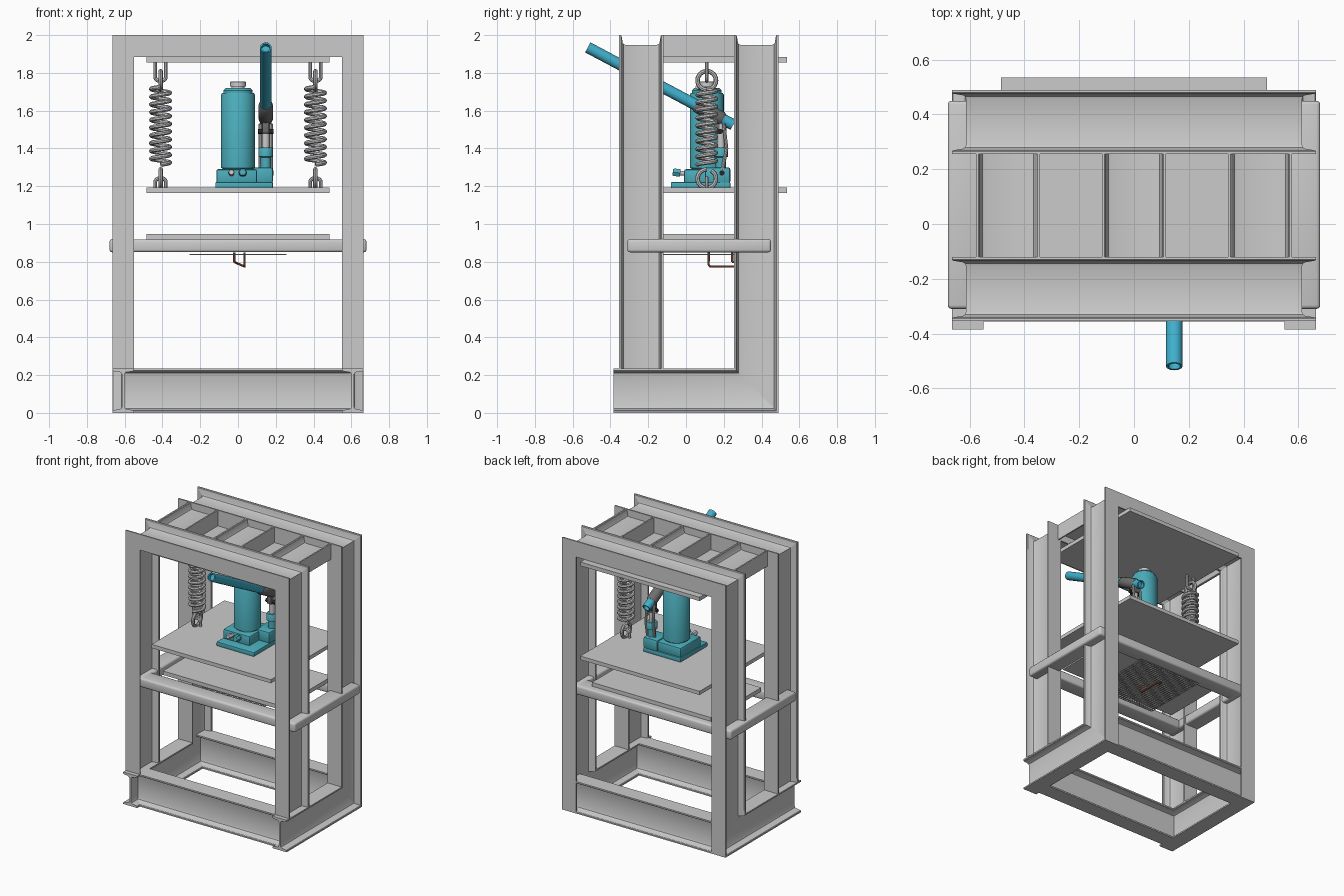
import bpy, bmesh, math
from mathutils import Vector as V

if "Cube" in bpy.data.objects:
    bpy.data.objects.remove(bpy.data.objects["Cube"])

def material(name, c):
    m = bpy.data.materials.new(name)
    m.diffuse_color = (*c, 1)
    m.use_nodes = True
    m.node_tree.nodes["Principled BSDF"].inputs["Base Color"].default_value = m.diffuse_color
    return m

TEAL = material("teal paint", (0.07, 0.42, 0.50))
BLUE = material("handle blue", (0.05, 0.43, 0.60))
DARK = material("dark steel", (0.16, 0.16, 0.16))
BLACK = material("black pin", (0.02, 0.02, 0.02))
RUST = material("copper brown", (0.42, 0.13, 0.07))

def finish(name, bm, mat=None, smooth=True):
    bmesh.ops.recalc_face_normals(bm, faces=bm.faces)
    me = bpy.data.meshes.new(name)
    bm.to_mesh(me)
    bm.free()
    ob = bpy.data.objects.new(name, me)
    bpy.context.collection.objects.link(ob)
    if mat:
        me.materials.append(mat)
    if smooth:
        bpy.ops.object.select_all(action='DESELECT')
        ob.select_set(True)
        bpy.context.view_layer.objects.active = ob
        bpy.ops.object.shade_smooth_by_angle(angle=math.radians(35))
    return ob

def box(name, lo, hi, mat=None, bevel=0, seg=3):
    bm = bmesh.new()
    bmesh.ops.create_cube(bm, size=1)
    for v in bm.verts:
        v.co = V([(a + b) / 2 + c * (b - a) for a, b, c in zip(lo, hi, v.co)])
    if bevel:
        bmesh.ops.bevel(bm, geom=bm.edges[:], offset=bevel, segments=seg, profile=0.5, affect='EDGES')
    return finish(name, bm, mat, bool(bevel))

def lathe(name, a, b, prof, mat=None, n=32):
    """Revolve (radius, fraction along a-b) pairs about the line a-b."""
    a, b = V(a), V(b)
    q = (b - a).to_track_quat('Z', 'Y')
    L = (b - a).length
    bm = bmesh.new()
    rings = [[bm.verts.new(a + q @ V((r * math.cos(t * math.tau / n), r * math.sin(t * math.tau / n), f * L)))
              for t in range(n)] for r, f in prof]
    for p, s in zip(rings, rings[1:]):
        for i in range(n):
            bm.faces.new((p[i], p[(i + 1) % n], s[(i + 1) % n], s[i]))
    bm.faces.new(rings[0])
    bm.faces.new(rings[-1])
    return finish(name, bm, mat)

def rod(name, pts, r, mat=None):
    cu = bpy.data.curves.new(name, 'CURVE')
    cu.dimensions = '3D'
    cu.bevel_depth, cu.bevel_resolution, cu.use_fill_caps = r, 2, True
    sp = cu.splines.new('POLY')
    sp.points.add(len(pts) - 1)
    for p, c in zip(sp.points, pts):
        p.co = (*c, 1)
    tmp = bpy.data.objects.new(name, cu)
    bpy.context.collection.objects.link(tmp)
    dg = bpy.context.evaluated_depsgraph_get()
    me = bpy.data.meshes.new_from_object(tmp.evaluated_get(dg))
    bpy.data.objects.remove(tmp)
    bm = bmesh.new()
    bm.from_mesh(me)
    bpy.data.meshes.remove(me)
    return finish(name, bm, mat)

# Rolled I-beam section: u across the flange, v along the depth
W, D = 0.0575, 0.1175
quarter = [(W, D), (W, D - .010), (W - .004, D - .014), (.017, D - .020), (.010, D - .024), (.006, D - .034)]
half = quarter + [(u, -v) for u, v in reversed(quarter)]
SECTION = half + [(-u, v) for u, v in reversed(half)]

def ibeam(name, a, b, U, Vd, m0=(0, 0), m1=(0, 0)):
    """m0/m1 shear the two ends along the beam axis for mitred corners."""
    a, b, U, Vd = V(a), V(b), V(U), V(Vd)
    d = (b - a).normalized()
    bm = bmesh.new()
    rings = [[bm.verts.new(p + U * u + Vd * v + d * (m[0] * u + m[1] * v)) for u, v in SECTION]
             for p, m in ((a, m0), (b, m1))]
    n = len(SECTION)
    for i in range(n):
        bm.faces.new((rings[0][i], rings[0][(i + 1) % n], rings[1][(i + 1) % n], rings[1][i]))
    for r in rings:
        bm.faces.new(r)
    return finish(name, bm)

X, Y, Z = (1, 0, 0), (0, 1, 0), (0, 0, 1)
CX, TOP, YF, YB = 0.6075, 2 - W, -0.2375, 0.3725

# Portal frames with mitred top corners
for s, side in ((-1, "left"), (1, "right")):
    ibeam(f"front_column_{side}", (s * CX, YF, .235), (s * CX, YF, TOP), X, Y, m1=(s, 0))
    ibeam(f"back_column_{side}", (s * CX, YB, D), (s * CX, YB, TOP), X, Y, m0=(0, -1), m1=(s, 0))
    ibeam(f"base_beam_{side}", (s * CX, -.385, D), (s * CX, YB, D), X, Z, m1=(0, -1))
for y, n in ((YF, "front"), (YB, "back")):
    ibeam(f"top_beam_{n}", (-CX, y, TOP), (CX, y, TOP), Z, Y, m0=(-1, 0), m1=(1, 0))
for y, n in ((-.298, "front"), (.432, "back")):
    ibeam(f"base_cross_beam_{n}", (-CX, y, D), (CX, y, D), Y, Z)
for i, x in enumerate((-.46, 0, .46)):
    ibeam(f"top_tie_beam_{i}", (x, YF + D, TOP), (x, YB - D, TOP), Z, X)

# Pressing plates
box("upper_plate", (-.485, -.31, 1.855), (.485, .535, 1.883))
box("moving_plate", (-.485, -.31, 1.165), (.485, .535, 1.192))
box("table_plate", (-.485, -.18, .918), (.485, .40, .947))

# Table frame of rounded tube
for s, side in ((-1, "left"), (1, "right")):
    x0, x1 = sorted((s * .56, s * .68))
    box(f"table_side_bar_{side}", (x0, -.31, .85), (x1, .45, .92), None, .014)
for y0, y1, n in ((-.31, -.19, "front"), (.33, .45, "back")):
    box(f"table_bar_{n}", (-.67, y0, .851), (.67, y1, .919), None, .014)

# Perforated sheet below the table
bm = bmesh.new()
bmesh.ops.create_grid(bm, x_segments=26, y_segments=25, size=1)
for v in bm.verts:
    v.co = V((v.co.x * .258, .13 + v.co.y * .25, .838))
inner = bm.faces[:]
bmesh.ops.inset_individual(bm, faces=inner, thickness=.0045)
bmesh.ops.delete(bm, geom=inner, context='FACES')
sheet = finish("perforated_sheet", bm, None, False)
mod = sheet.modifiers.new("thickness", 'SOLIDIFY')
mod.thickness, mod.offset = .006, 0

# Heater rods
rod("heater_rod_long", [(.035, .12, .85), (.035, .12, .785), (.035, .128, .775), (.035, .30, .775)], .006, RUST)
rod("heater_rod_short", [(-.02, .245, .85), (-.02, .245, .80)], .006, RUST)
rod("heater_link", [(.035, .29, .775), (.0, .29, .79), (-.02, .245, .80)], .006, RUST)

# Return springs with hooks and staples
SY, R = 0.11, 0.049
for s, side in ((-1, "left"), (1, "right")):
    x = s * .41
    turns, z0, z1 = 10, 1.315, 1.725
    N = turns * 20
    coil = [(x + R * math.sin(i * math.tau / 20), SY - R * math.cos(i * math.tau / 20), z0 + (z1 - z0) * i / N)
            for i in range(N + 1)]
    rod(f"spring_{side}", coil, .012)
    for zc, sg, plate, n in ((1.76, 1, 1.857, "top"), (1.24, -1, 1.19, "bottom")):
        hook = [(x, SY + R * math.sin(t), zc + sg * R * -math.cos(t))
                for t in [math.tau * i / 24 for i in range(2, 25)]]
        rod(f"spring_hook_{side}_{n}", hook, .012)
        zi = zc + sg * .018
        arc = [(x + .028 * math.cos(t), SY, zi - sg * .022 * math.sin(t)) for t in
               [math.pi * i / 10 for i in range(11)]]
        rod(f"staple_{side}_{n}", [(x + .028, SY, plate)] + arc + [(x - .028, SY, plate)], .010)

# Jack body
box("jack_foot", (-.12, -.08, 1.19), (.185, .235, 1.222), TEAL, .006, 2)
box("jack_block", (-.115, -.01, 1.215), (.10, .225, 1.29), TEAL, .010, 2)
box("jack_pump_block", (.07, .10, 1.215), (.185, .235, 1.30), TEAL, .012, 2)
lathe("jack_cylinder", (0, .11, 1.28), (0, .11, 1.72),
      [(.082, 0), (.082, .03), (.09, .04), (.09, .92), (.084, .94), (.078, .94), (.078, .97), (.066, 1)], TEAL, 40)
lathe("jack_ram_cap", (0, .11, 1.715), (0, .11, 1.755), [(.035, 0), (.035, .3), (.043, .35), (.043, .9), (.038, 1)])
for x, r, n, m in ((-.035, .017, "left", None), (.025, .023, "right", TEAL)):
    lathe(f"jack_valve_stem_{n}", (x, .02, 1.265), (x, -.035, 1.27), [(.012, 0), (.012, 1)], None, 16)
    lathe(f"jack_valve_knob_{n}", (x, -.03, 1.27), (x, -.07, 1.275), [(r, 0), (r, .85), (r * .8, 1)], m, 6)

# Pump, link and lever
PX = .147
lathe("pump_cylinder", (PX, .185, 1.29), (PX, .185, 1.405),
      [(.028, 0), (.028, .55), (.038, .58), (.038, .95), (.034, 1)], TEAL, 24)
lathe("pump_rod", (PX, .185, 1.39), (PX, .185, 1.56), [(.02, 0), (.02, 1)], None, 20)
for dx in (-.03, .03):
    rod("pump_link", [(PX + dx, .19, 1.27), (PX + dx, .215, 1.40), (PX + dx, .20, 1.53)], .009)
for y, z, n in ((.19, 1.27, "lower"), (.18, 1.49, "upper")):
    lathe(f"link_pin_{n}", (PX - .042, y, z), (PX + .042, y, z), [(.014, 0), (.014, 1)], BLACK, 16)

# Handle: hollow blue tube in a dark socket
A, B = V((PX, -.52, 1.935)), V((PX, .25, 1.525))
TUBE = [(.022, .03), (.022, 0), (.03, 0), (.03, 1), (.022, 1), (.022, .97)]
lathe("handle_tube", A, B, TUBE, BLUE, 24)
lathe("handle_socket", A.lerp(B, .74), A.lerp(B, .93), [(.031, 0), (.038, .06), (.038, .94), (.031, 1)], DARK, 24)
box("socket_lug", (PX - .018, .15, 1.48), (PX + .018, .215, 1.56), DARK, .005, 2)
